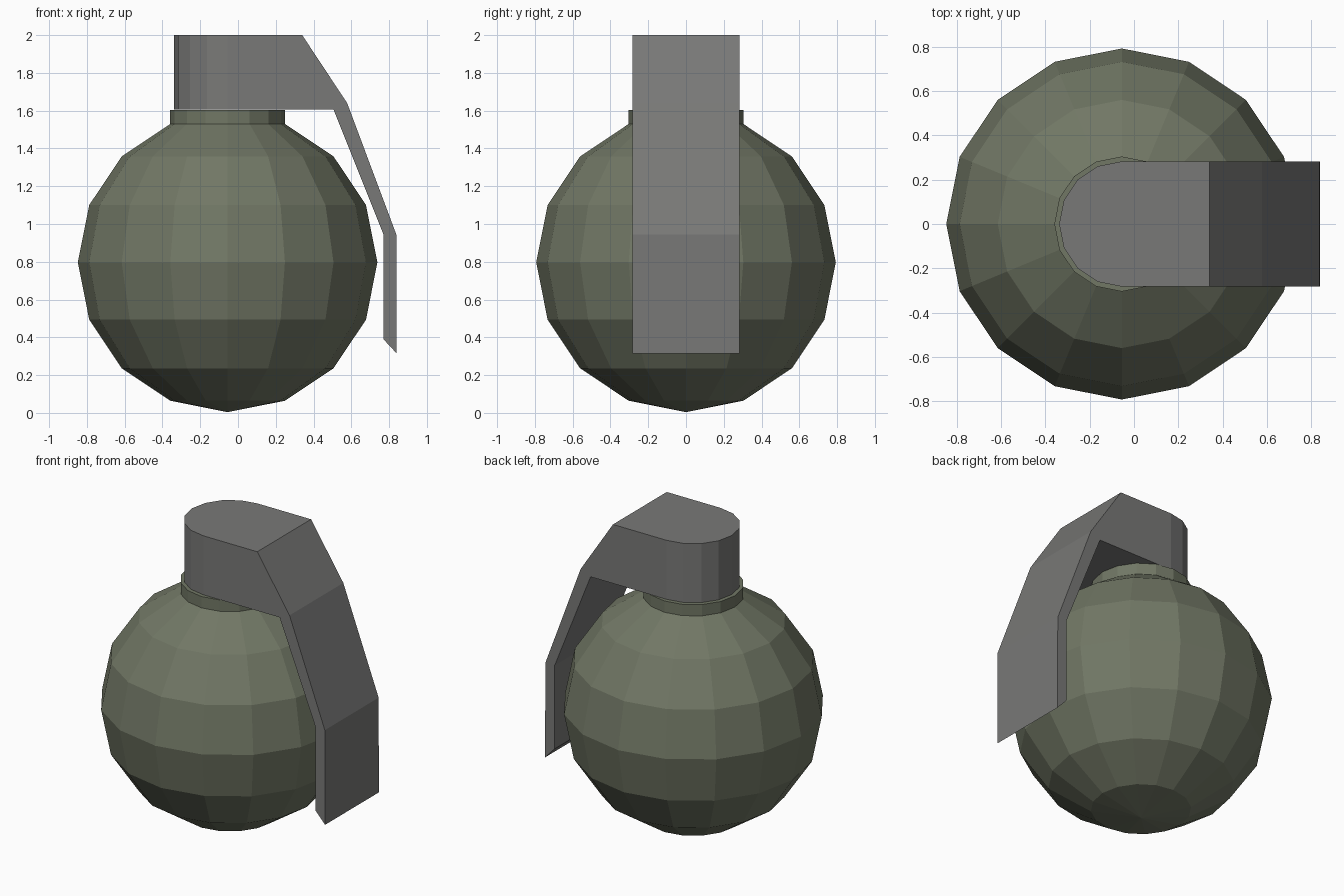
import bpy, bmesh, math
from mathutils import Matrix

if "Cube" in bpy.data.objects:
    bpy.data.objects.remove(bpy.data.objects["Cube"])

CX = -0.055   # axis of body, collar and cap
SEG = 16


def material(name, color):
    m = bpy.data.materials.new(name)
    m.diffuse_color = color
    m.use_nodes = True
    m.node_tree.nodes["Principled BSDF"].inputs["Base Color"].default_value = m.diffuse_color
    return m


green = material("olive_green", (0.165, 0.185, 0.13, 1))
grey = material("dark_grey", (0.19, 0.19, 0.185, 1))


def add_object(name, bm, mat):
    bmesh.ops.recalc_face_normals(bm, faces=bm.faces)
    me = bpy.data.meshes.new(name)
    bm.to_mesh(me)
    bm.free()
    me.materials.append(mat)
    ob = bpy.data.objects.new(name, me)
    bpy.context.collection.objects.link(ob)
    return ob


# Round body: low-poly sphere, top pole opened under the collar
bm = bmesh.new()
bmesh.ops.create_uvsphere(bm, u_segments=SEG, v_segments=8, radius=0.793,
                          matrix=Matrix.Translation((CX, 0, 0.797)))
bm.verts.ensure_lookup_table()
pole = max(bm.verts, key=lambda v: v.co.z)
bmesh.ops.delete(bm, geom=[pole], context='VERTS')
add_object("body", bm, green)

# Neck collar
bm = bmesh.new()
bmesh.ops.create_cone(bm, cap_ends=True, segments=SEG, radius1=0.305, radius2=0.305,
                      depth=0.078, matrix=Matrix.Translation((CX, 0, 1.565)))
add_object("collar", bm, green)

# Cap with rounded back, continuing into the bent lever
W = 0.283
Z0, Z1 = 1.607, 2.0
# side profile (x, z), from back-bottom round to back-top
profile = [(CX, Z0), (0.505, Z0), (0.77, 0.945), (0.77, 0.39), (0.84, 0.315),
           (0.838, 0.945), (0.578, 1.64), (0.34, Z1), (CX, Z1)]
bm = bmesh.new()
left = [bm.verts.new((x, W, z)) for x, z in profile]
right = [bm.verts.new((x, -W, z)) for x, z in profile]
bm.faces.new(left)
bm.faces.new(right)
for i in range(1, 7):
    bm.faces.new((left[i], left[i + 1], right[i + 1], right[i]))


def arc(z):
    return [bm.verts.new((CX - W * math.sin(a), W * math.cos(a), z))
            for a in (math.pi * k / 8 for k in range(1, 8))]


low = [left[0]] + arc(Z0) + [right[0]]
high = [left[8]] + arc(Z1) + [right[8]]
for i in range(8):
    bm.faces.new((low[i], low[i + 1], high[i + 1], high[i]))
bm.faces.new(low + [right[1], left[1]])
bm.faces.new(high + [right[7], left[7]])
add_object("cap_and_lever", bm, grey)
